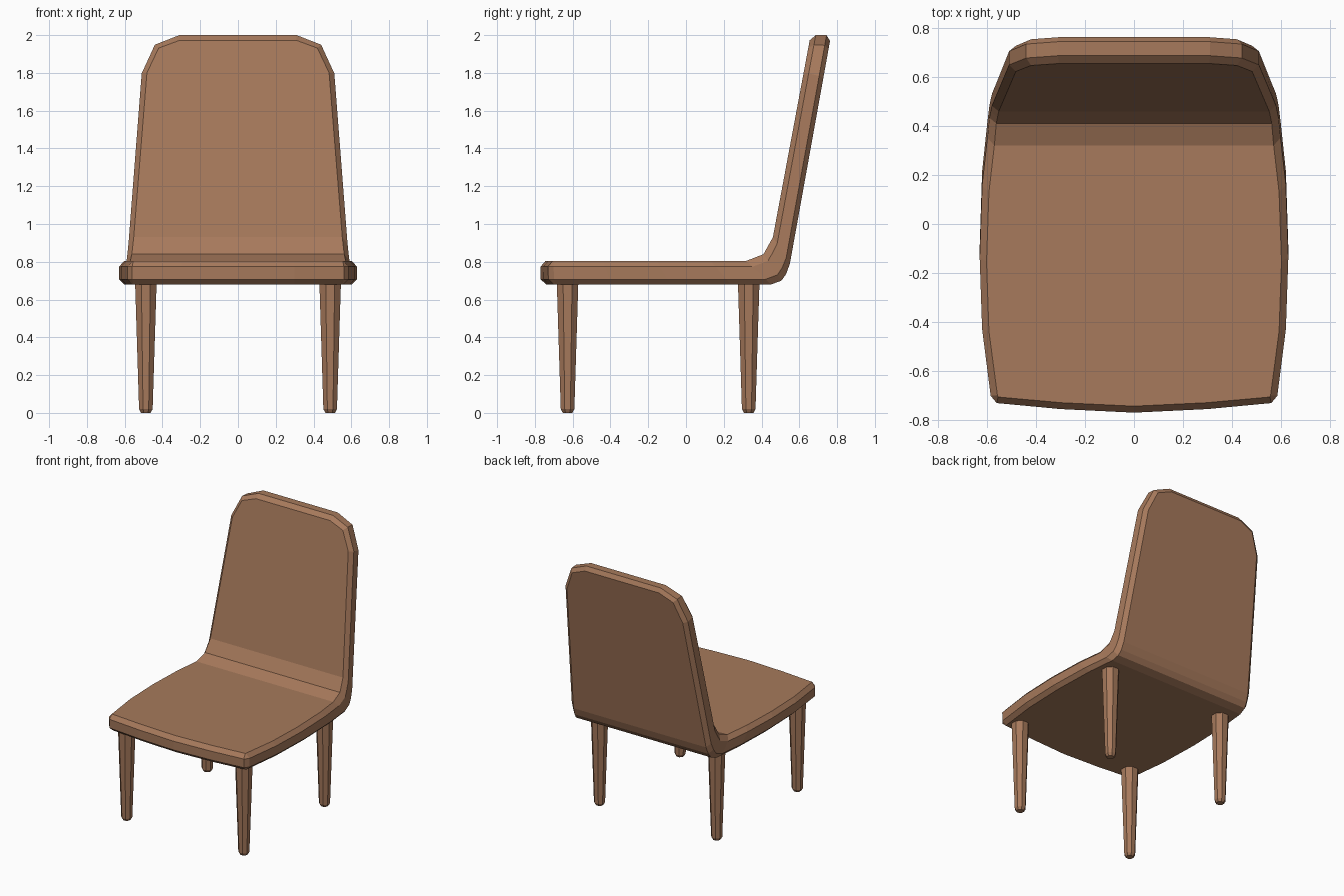
import bpy
import bmesh
from math import radians, cos
from mathutils import Vector, Matrix

cube = bpy.data.objects.get("Cube")
if cube:
    bpy.data.objects.remove(cube, do_unlink=True)

wood = bpy.data.materials.new("warm brown wood")
wood.use_nodes = True
COLOUR = (0.385, 0.193, 0.106, 1)
wood.diffuse_color = COLOUR
wood.node_tree.nodes["Principled BSDF"].inputs["Base Color"].default_value = COLOUR


def make_object(name, bm):
    bmesh.ops.remove_doubles(bm, verts=bm.verts, dist=0.0005)
    bmesh.ops.recalc_face_normals(bm, faces=bm.faces)
    mesh = bpy.data.meshes.new(name)
    bm.to_mesh(mesh)
    bm.free()
    mesh.materials.append(wood)
    obj = bpy.data.objects.new(name, mesh)
    bpy.context.collection.objects.link(obj)
    return obj


# Side profile: distance along shell, upper/front (y, z), lower/back (y, z)
PROFILE = [
    (0.00, (-0.77, 0.805), (-0.77, 0.68)),
    (1.15, (0.32, 0.805), (0.45, 0.68)),
    (1.24, (0.41, 0.84), (0.505, 0.70)),
    (1.29, (0.435, 0.885), (0.53, 0.735)),
    (1.34, (0.46, 0.93), (0.55, 0.79)),
    (2.43, (0.66, 2.0), (0.768, 2.0)),
]

# Shell outline: distance along shell, half width
OUTLINE = [
    (0, 0), (0.015, 0.30), (0.04, 0.56), (0.07, 0.585), (0.35, 0.62),
    (0.65, 0.63), (0.95, 0.62), (1.15, 0.598), (1.24, 0.59), (1.29, 0.585),
    (1.34, 0.58), (2.23, 0.51), (2.38, 0.44), (2.43, 0.31),
]


def shell_point(u, x, t):
    """Point at distance u, across x, and depth t through the shell."""
    for (u0, a0, b0), (u1, a1, b1) in zip(PROFILE, PROFILE[1:]):
        if u <= u1:
            break
    f = (u - u0) / (u1 - u0)
    upper = Vector(a0).lerp(Vector(a1), f)
    lower = Vector(b0).lerp(Vector(b1), f)
    y, z = upper.lerp(lower, t)
    return (x, y, z)


def inset(rows, d):
    """Move the outline inwards, keeping the bend rows straight."""
    first, last = rows[1], rows[-1]
    padded = [(first[0], -first[1])] + rows + [(last[0], -last[1])]
    result = []
    for before, (u, w), after in zip(padded, rows, padded[2:]):
        along = (Vector(after) - Vector(before)).normalized()
        shift = d * along.y if u < 0.2 or u > 2 else 0
        result.append((u + shift, max(0, w - d * along.x)))
    return result


# Seat and backrest as one bent, chamfered shell
bm = bmesh.new()
inner = inset(OUTLINE, 0.028)
layers = []
for rows, t in ((inner, 0), (OUTLINE, 0.25), (OUTLINE, 0.78), (inner, 1)):
    layers.append([[bm.verts.new(shell_point(u, side * w, t)) for u, w in rows]
                   for side in (1, -1)])
for right, left in (layers[0], layers[-1]):
    for i in range(len(right) - 1):
        bm.faces.new((right[i], right[i + 1], left[i + 1], left[i]))
loops = [a + b[::-1] for a, b in layers]
for a, b in zip(loops, loops[1:]):
    for i in range(len(a) - 1):
        bm.faces.new((a[i], a[i + 1], b[i + 1], b[i]))
make_object("seat_and_backrest", bm)


# Tapered eight-sided legs with chamfered feet
def make_leg(name, x, y):
    bm = bmesh.new()
    sections = [(0, 0.025), (0.02, 0.036), (0.69, 0.057)]
    turn = Matrix.Rotation(radians(22.5), 4, "Z")
    rings = []
    for z, r in sections:
        ring = bmesh.ops.create_circle(
            bm, segments=8, radius=r / cos(radians(22.5)),
            matrix=Matrix.Translation((x, y, z)) @ turn)["verts"]
        rings.append(ring)
    for a, b in zip(rings, rings[1:]):
        for i in range(8):
            j = (i + 1) % 8
            bm.faces.new((a[i], a[j], b[j], b[i]))
    bm.faces.new(rings[0])
    bm.faces.new(rings[-1])
    make_object(name, bm)


for side, x in (("left", 0.488), ("right", -0.488)):
    for end, y in (("front", -0.627), ("rear", 0.332)):
        make_leg(f"{end}_{side}_leg", x, y)
